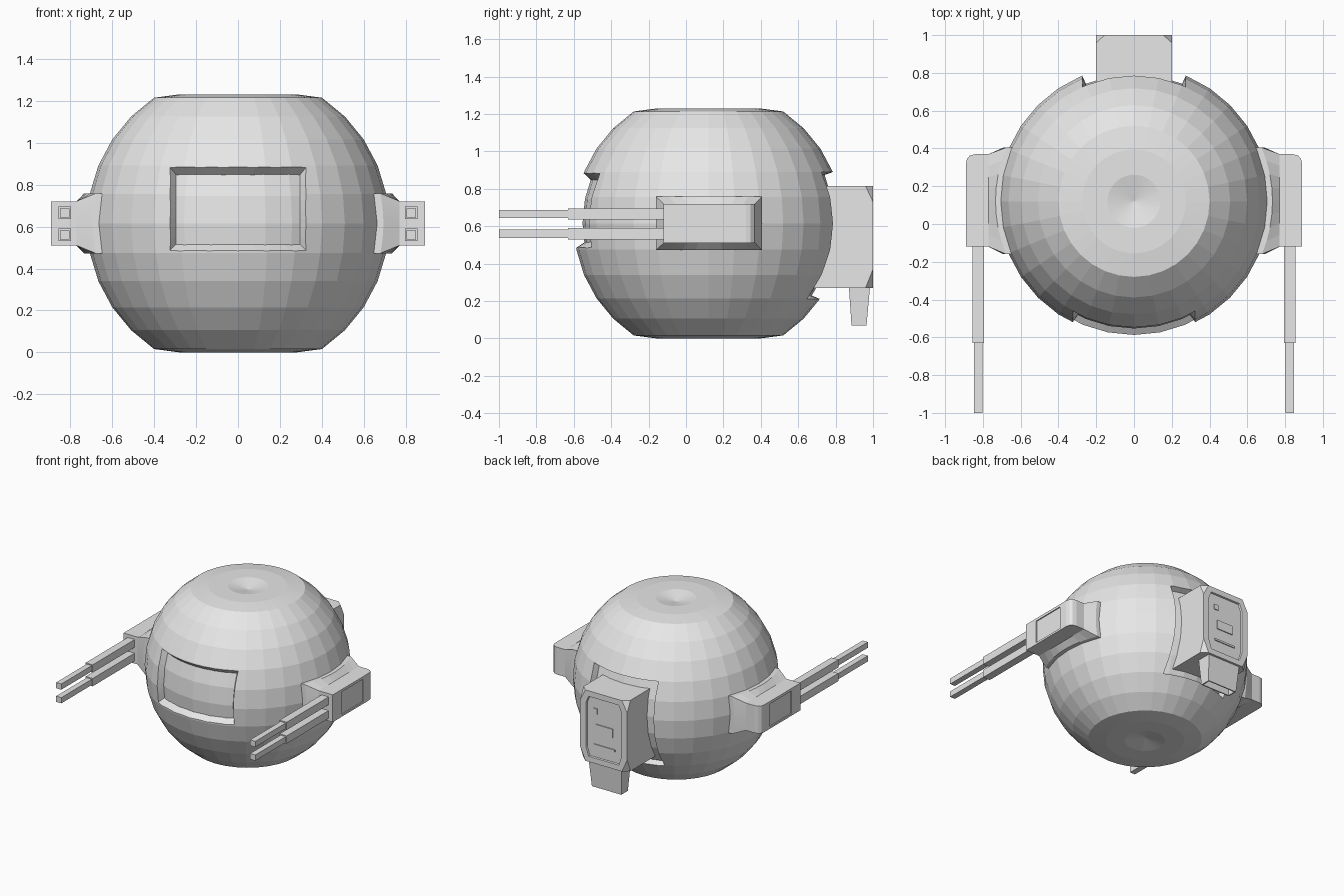
import bpy, bmesh, math
from mathutils import Vector

if "Cube" in bpy.data.objects:
    bpy.data.objects.remove(bpy.data.objects["Cube"])

CY, CZ, RADIUS = 0.12, 0.615, 0.72   # centre and radius of the round body

grey = bpy.data.materials.new("light_grey")
grey.use_nodes = True
grey.diffuse_color = (0.8, 0.8, 0.8, 1)
grey.node_tree.nodes["Principled BSDF"].inputs["Base Color"].default_value = (0.8, 0.8, 0.8, 1)


def finish(name, bm):
    bmesh.ops.recalc_face_normals(bm, faces=bm.faces[:])
    mesh = bpy.data.meshes.new(name)
    bm.to_mesh(mesh)
    bm.free()
    mesh.materials.append(grey)
    obj = bpy.data.objects.new(name, mesh)
    bpy.context.collection.objects.link(obj)
    return obj


# Local frames: u across, v up, d outward from the body centre
def front(u, v, d):
    return (u, CY - d, CZ + v)


def back(u, v, d):
    return (u, CY + d, CZ + v)


def side(sign):
    return lambda u, v, d: (sign * d, CY + u, CZ + v)


def ring(u0, u1, v0, v1, d, curved=False, n=8):
    """Rectangle outline, flat at distance d or wrapped on a sphere of radius d."""
    corners = [(u0, v0), (u1, v0), (u1, v1), (u0, v1)]
    pts = []
    for i, a in enumerate(corners):
        b = corners[(i + 1) % 4]
        for k in range(n):
            u = a[0] + (b[0] - a[0]) * k / n
            v = a[1] + (b[1] - a[1]) * k / n
            pts.append((u, v, math.sqrt(d * d - u * u - v * v) if curved else d))
    return pts


def loft(name, frame, rings):
    bm = bmesh.new()
    loops = [[bm.verts.new(frame(*p)) for p in r] for r in rings]
    for a, b in zip(loops, loops[1:]):
        for i in range(len(a)):
            j = (i + 1) % len(a)
            bm.faces.new((a[i], a[j], b[j], b[i]))
    bm.faces.new(loops[0])
    bm.faces.new(loops[-1])
    return finish(name, bm)


def hull(name, pts, panel=None, inset=0, depth=0):
    """Convex solid; the face looking along panel gets an inset recess."""
    bm = bmesh.new()
    for p in pts:
        bm.verts.new(p)
    bmesh.ops.convex_hull(bm, input=bm.verts[:])
    bmesh.ops.dissolve_limit(bm, angle_limit=0.02, verts=bm.verts[:], edges=bm.edges[:])
    bmesh.ops.recalc_face_normals(bm, faces=bm.faces[:])
    if panel:
        faces = [f for f in bm.faces if f.normal.dot(Vector(panel)) > 0.98]
        bmesh.ops.inset_region(bm, faces=faces, thickness=inset, depth=0)
        bmesh.ops.inset_region(bm, faces=faces, thickness=0.004, depth=-depth)
    return finish(name, bm)


def box(name, x0, x1, y0, y1, z0, z1):
    return hull(name, [(x, y, z) for x in (x0, x1) for y in (y0, y1) for z in (z0, z1)])


def ball(name, scale):
    bm = bmesh.new()
    bmesh.ops.create_uvsphere(bm, u_segments=32, v_segments=16, radius=RADIUS)
    for v in bm.verts:
        # Flattened ends with a shallow dimple at each pole
        limit = 0.585 if math.hypot(v.co.x, v.co.y) < 0.01 else CZ
        v.co.z = max(-limit, min(limit, v.co.z))
        v.co = v.co * scale + Vector((0, CY, CZ))
    return finish(name, bm)


def cut(target, cutter):
    mod = target.modifiers.new("recess", 'BOOLEAN')
    mod.operation = 'DIFFERENCE'
    mod.solver = 'EXACT'
    mod.object = cutter
    cutter.hide_render = True
    bpy.context.view_layer.objects.active = target
    bpy.ops.object.modifier_apply(modifier=mod.name)
    bpy.data.objects.remove(cutter)


# Body shell with front and back recesses, floored by an inner ball
shell = ball("body_shell", 1)
ball("body_recess_floor", 0.935)
cut(shell, loft("front_cutter", front, [
    ring(-0.34, 0.34, -0.145, 0.285, 0.9),
    ring(-0.335, 0.335, -0.14, 0.28, 0.735, True),
    ring(-0.29, 0.29, -0.095, 0.225, 0.66, True),
    ring(-0.29, 0.29, -0.095, 0.225, 0.45)]))
cut(shell, loft("back_cutter", back, [
    ring(-0.28, 0.28, -0.41, 0.28, 0.9),
    ring(-0.28, 0.28, -0.41, 0.28, 0.735, True),
    ring(-0.25, 0.25, -0.38, 0.255, 0.66, True),
    ring(-0.25, 0.25, -0.38, 0.255, 0.4)]))

# Gun mounts: curved collar, rounded block and recessed outer panel
for sign, label in ((1, "left"), (-1, "right")):
    collar = [ring(-0.27, 0.27, -0.135, 0.135, 0.55),
              ring(-0.28, 0.285, -0.143, 0.143, 0.72, True),
              ring(-0.28, 0.285, -0.143, 0.143, 0.747, True),
              ring(-0.24, 0.25, -0.105, 0.105, 0.77)]
    rounding = [ring(-0.24, u, -0.105, 0.105, d) for d, u in
                ((0.84, 0.25), (0.868, 0.243), (0.884, 0.226), (0.89, 0.2))]
    panel = [ring(-0.13, 0.13, -0.09, 0.085, d) for d in (0.89, 0.882)]
    loft(label + "_gun_mount", side(sign), collar + rounding + panel)

    # Twin stepped barrels
    x = sign * 0.825
    for z, level in ((0.665, "upper"), (0.56, "lower")):
        for part, half, y0, y1 in (("sleeve", 0.03, -0.63, -0.1),
                                   ("barrel", 0.022, -1.0, -0.62)):
            box(f"{label}_{level}_{part}", x - half, x + half, y0, y1, z - half, z + half)

# Backpack with clipped rear corners and a recessed panel
pts = []
for s in (-1, 1):
    for z, dz in ((0.27, 0.1), (0.815, -0.085)):
        pts += [(s * 0.2, 0.65, z), (s * 0.2, 0.96, z), (s * 0.2, 1.0, z + dz),
                (s * 0.155, 1.0, z)]
hull("backpack", pts, panel=(0, 1, 0), inset=0.05, depth=0.012)
box("backpack_button", 0.06, 0.095, 0.98, 0.995, 0.65, 0.69)
box("backpack_plate", -0.07, 0.07, 0.98, 0.995, 0.5, 0.57)
box("backpack_strip", -0.09, 0.09, 0.98, 0.995, 0.4, 0.415)

# Tapered exhaust under the backpack, hollow at the bottom
hull("exhaust", [(s * w, y, z) for s in (-1, 1) for w, y, z in
                 ((0.14, 0.87, 0.29), (0.14, 0.985, 0.29),
                  (0.125, 0.885, 0.07), (0.125, 0.965, 0.07))],
     panel=(0, 0, -1), inset=0.012, depth=0.06)
